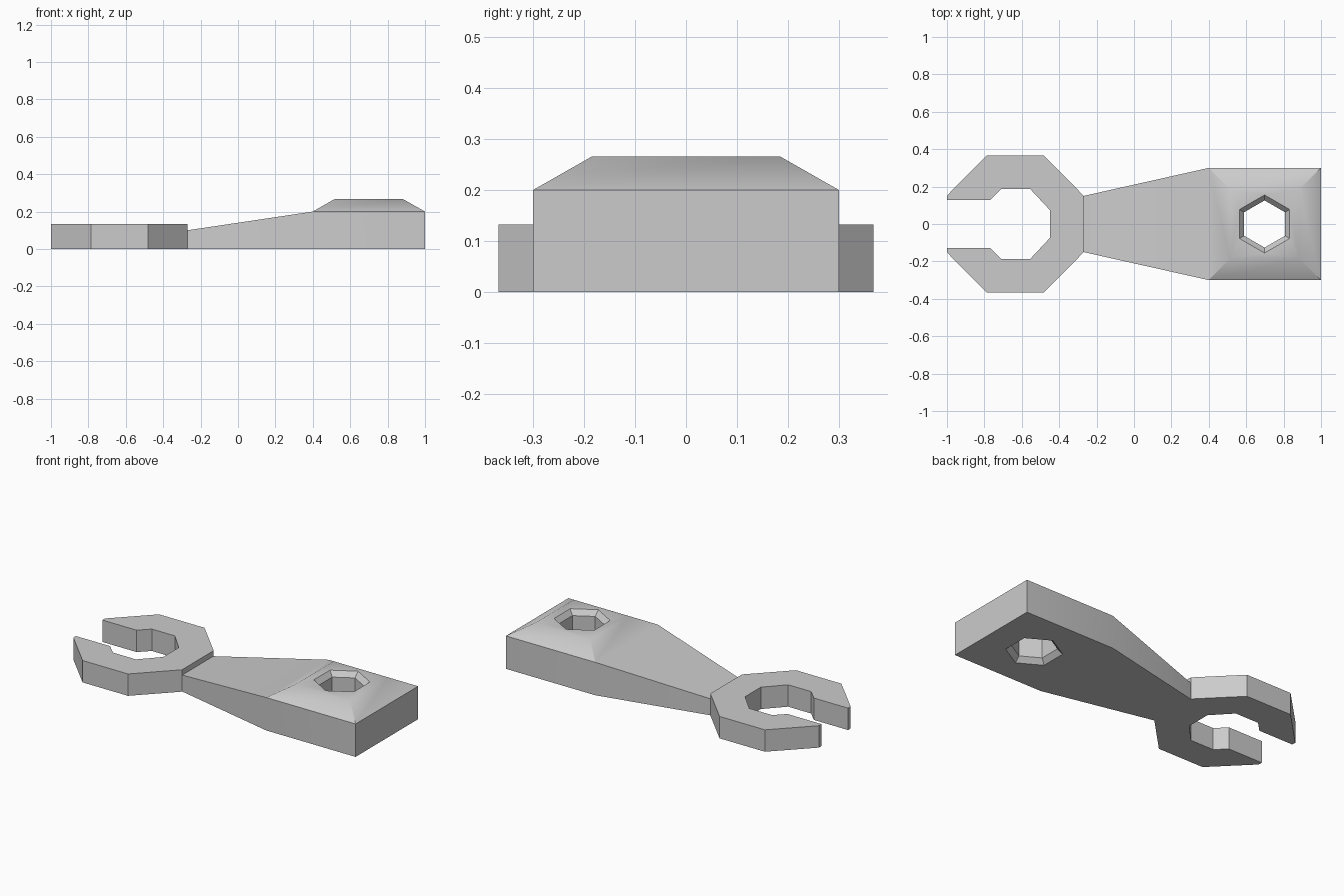
import bpy, bmesh
from math import radians, sin, cos

cube = bpy.data.objects.get("Cube")
if cube:
    bpy.data.objects.remove(cube, do_unlink=True)

grey = bpy.data.materials.new("light grey metal")
grey.use_nodes = True
grey.diffuse_color = (0.6, 0.6, 0.6, 1)
grey.node_tree.nodes["Principled BSDF"].inputs["Base Color"].default_value = (0.6, 0.6, 0.6, 1)


def finish(name, bm):
    bmesh.ops.recalc_face_normals(bm, faces=bm.faces)
    mesh = bpy.data.meshes.new(name)
    bm.to_mesh(mesh)
    bm.free()
    obj = bpy.data.objects.new(name, mesh)
    bpy.context.collection.objects.link(obj)
    mesh.materials.append(grey)
    return obj


def select(obj):
    bpy.ops.object.select_all(action="DESELECT")
    obj.select_set(True)
    bpy.context.view_layer.objects.active = obj


def loft(bm, rings):
    """Skin closed rings of equal length and cap both ends."""
    rows = [[bm.verts.new(p) for p in ring] for ring in rings]
    for a, b in zip(rows, rows[1:]):
        for i in range(len(a)):
            j = (i + 1) % len(a)
            bm.faces.new((a[i], a[j], b[j], b[i]))
    bm.faces.new(rows[0])
    bm.faces.new(rows[-1])
    return rows


# Open jaw: half outline mirrored across y, then extruded
half = [(-0.45, 0.075), (-0.555, 0.187), (-0.71, 0.187), (-0.77, 0.127),
        (-1, 0.127), (-1, 0.152), (-0.787, 0.367), (-0.482, 0.367), (-0.27, 0.152)]
outline = half + [(x, -y) for x, y in reversed(half)]
bm = bmesh.new()
loft(bm, [[(x, y, z) for x, y in outline] for z in (0, 0.133)])
jaw = finish("open_jaw", bm)

# Handle: tapered block carrying a raised bevelled pad
bm = bmesh.new()
plan = [(-0.27, -0.15, 0.1), (0.4, -0.3, 0.2), (1, -0.3, 0.2),
        (1, 0.3, 0.2), (0.4, 0.3, 0.2), (-0.27, 0.15, 0.1)]
low = [bm.verts.new((x, y, 0)) for x, y, z in plan]
top = [bm.verts.new(p) for p in plan]
pad = [bm.verts.new((x, y, 0.266)) for x, y in
       ((0.515, -0.184), (0.883, -0.184), (0.883, 0.184), (0.515, 0.184))]
bm.faces.new(low)
for i in range(6):
    j = (i + 1) % 6
    bm.faces.new((low[i], low[j], top[j], top[i]))
bm.faces.new((top[0], top[1], top[4], top[5]))
for i in range(4):
    j = (i + 1) % 4
    bm.faces.new((top[i + 1], top[j + 1], pad[j], pad[i]))
bm.faces.new(pad)
handle = finish("handle", bm)

# Hexagonal through hole, chamfered at both mouths
bm = bmesh.new()
levels = [(-0.03, 0.184), (0.03, 0.126), (0.236, 0.126), (0.296, 0.184)]
loft(bm, [[(0.698 + r * cos(radians(30 + 60 * k)), r * sin(radians(30 + 60 * k)), z)
           for k in range(6)] for z, r in levels])
cutter = finish("hex_hole_cutter", bm)
cutter.hide_render = True
cut = handle.modifiers.new("hex hole", "BOOLEAN")
cut.operation = "DIFFERENCE"
cut.solver = "EXACT"
cut.object = cutter
select(handle)
bpy.ops.object.modifier_apply(modifier=cut.name)
bpy.data.objects.remove(cutter, do_unlink=True)

# Soft shading across shallow creases only
for part in (jaw, handle):
    select(part)
    bpy.ops.object.shade_smooth_by_angle(angle=radians(30))
